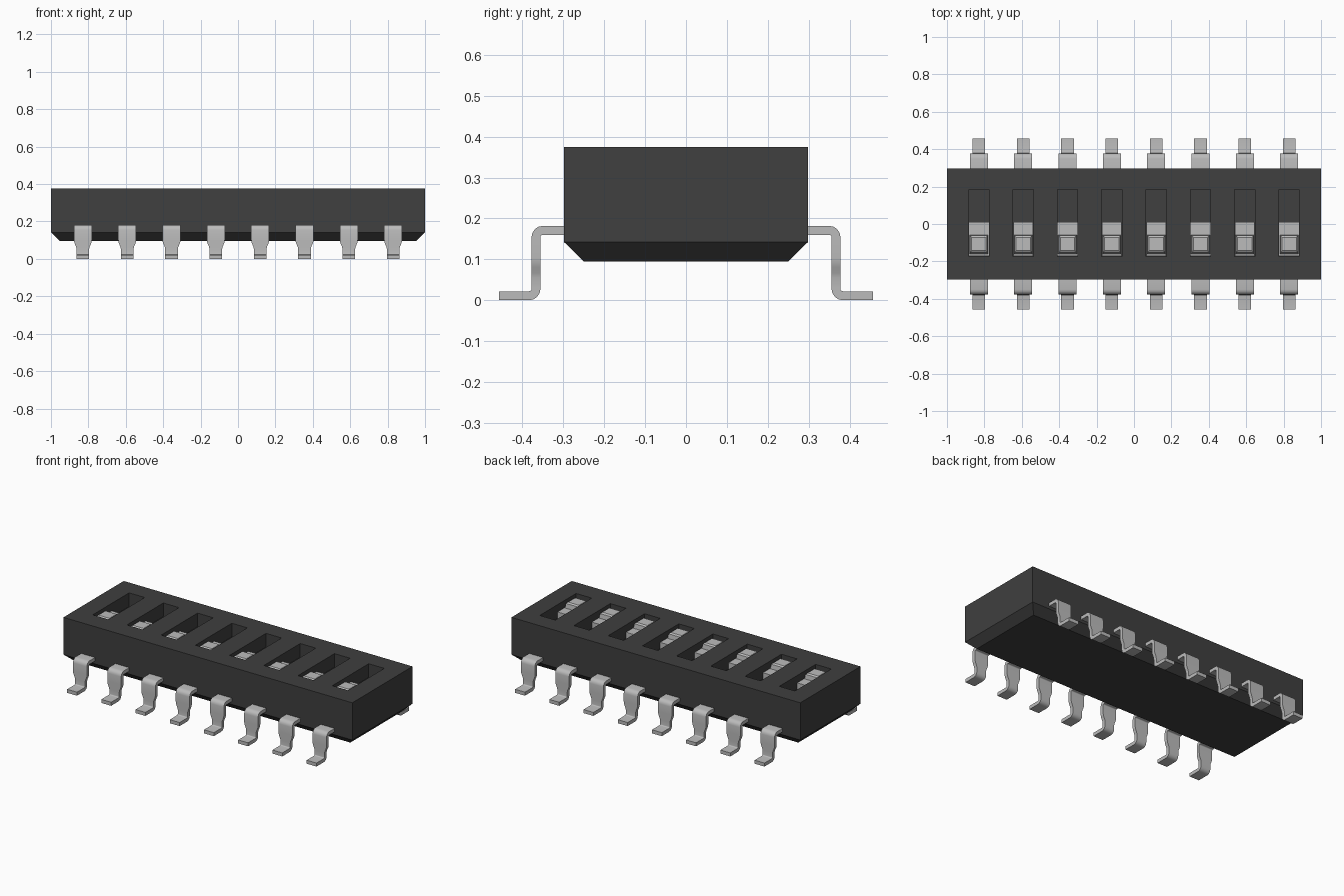
import bpy, bmesh, math
from mathutils import Matrix, Vector

if "Cube" in bpy.data.objects:
    bpy.data.objects.remove(bpy.data.objects["Cube"])

COUNT, PITCH = 8, 0.237
CENTRES = [(i - (COUNT - 1) / 2) * PITCH for i in range(COUNT)]


def material(name, rgb, rough=0.5):
    m = bpy.data.materials.new(name)
    m.use_nodes = True
    m.diffuse_color = (*rgb, 1)
    bsdf = m.node_tree.nodes["Principled BSDF"]
    bsdf.inputs["Base Color"].default_value = (*rgb, 1)
    bsdf.inputs["Roughness"].default_value = rough
    return m


dark = material("dark grey plastic", (0.05, 0.05, 0.05))
metal = material("light grey metal", (0.5, 0.5, 0.5))


def add_object(name, bm, mat, smooth=False):
    bmesh.ops.recalc_face_normals(bm, faces=bm.faces)
    mesh = bpy.data.meshes.new(name)
    bm.to_mesh(mesh)
    bm.free()
    mesh.materials.append(mat)
    ob = bpy.data.objects.new(name, mesh)
    bpy.context.collection.objects.link(ob)
    bpy.ops.object.select_all(action="DESELECT")
    ob.select_set(True)
    bpy.context.view_layer.objects.active = ob
    if smooth:
        bpy.ops.object.shade_smooth_by_angle(angle=math.radians(30))
    return ob


def loft(bm, rings):
    """Join rings of equal length into a closed solid."""
    loops = [[bm.verts.new(p) for p in ring] for ring in rings]
    for a, b in zip(loops, loops[1:]):
        for k in range(len(a)):
            n = (k + 1) % len(a)
            bm.faces.new((a[k], a[n], b[n], b[k]))
    bm.faces.new(loops[0][::-1])
    bm.faces.new(loops[-1])


def rect(x, y0, y1, z, cx=0):
    return [(cx - x, y0, z), (cx + x, y0, z), (cx + x, y1, z), (cx - x, y1, z)]


# Housing with chamfered underside and switch slots
bm = bmesh.new()
loft(bm, [rect(0.953, -0.25, 0.25, 0.095), rect(1, -0.298, 0.298, 0.142),
          rect(1, -0.298, 0.298, 0.375)])
housing = add_object("housing", bm, dark)

bm = bmesh.new()
for cx in CENTRES:
    loft(bm, [rect(0.054, -0.175, 0.185, z, cx) for z in (0.29, 0.42)])
cutter = add_object("slot_cutter", bm, dark)
cutter.hide_render = True

bpy.context.view_layer.objects.active = housing
cut = housing.modifiers.new("slots", "BOOLEAN")
cut.operation = "DIFFERENCE"
cut.solver = "EXACT"
cut.object = cutter
bpy.ops.object.modifier_apply(modifier=cut.name)
bpy.data.objects.remove(cutter)

# Sliding switch: flat base with a raised tapered knob
bm = bmesh.new()
loft(bm, [rect(0.053, -0.172, 0.01, 0.285), rect(0.053, -0.172, 0.01, 0.33)])
loft(bm, [rect(0.05, -0.162, -0.058, 0.328), rect(0.046, -0.152, -0.062, 0.358),
          rect(0.038, -0.142, -0.072, 0.365)])
slider = add_object("slider_1", bm, metal)

# Gull-wing pin: a flat strip bent along an S-shaped path
T, R, Y, TOP, LOW = 0.011, 0.017, 0.367, 0.171, 0.011


def arc(cy, cz, start, end, steps=4):
    """Points on a bend, each with its direction from the bend centre."""
    for k in range(steps + 1):
        a = math.radians(start + (end - start) * k / steps)
        d = Vector((math.cos(a), math.sin(a)))
        yield Vector((cy, cz)) + d * R, d


up, out = Vector((0, 1)), Vector((1, 0))
path = [(Vector((0.28, TOP)), up, 0.048)]
path += [(p, d, 0.048) for p, d in arc(Y - R, TOP - R, 90, 0)]
path += [(Vector((Y, z)), out, w) for z, w in
         ((0.104, 0.048), (0.092, 0.047), (0.08, 0.043), (0.066, 0.037), (0.055, 0.034))]
path += [(p, -d, 0.034) for p, d in arc(Y + R, LOW + R, 180, 270)]
path.append((Vector((0.457, LOW)), up, 0.034))

rings = []
for p, n, w in path:
    a, b = p + n * T, p - n * T
    rings.append([(-w, *a), (w, *a), (w, *b), (-w, *b)])
bm = bmesh.new()
loft(bm, rings)
pin = add_object("back_pin_1", bm, metal, smooth=True)

# Repeat sliders and both rows of pins along the housing
half_turn = Matrix.Rotation(math.pi, 4, "Z")
for i, cx in enumerate(CENTRES, 1):
    shift = Matrix.Translation((cx, 0, 0))
    for name, source, turn in (("slider", slider, Matrix()),
                               ("back_pin", pin, Matrix()),
                               ("front_pin", pin, half_turn)):
        full = f"{name}_{i}"
        ob = bpy.data.objects.get(full)
        if ob is None:
            ob = bpy.data.objects.new(full, source.data)
            bpy.context.collection.objects.link(ob)
        ob.matrix_world = shift @ turn
